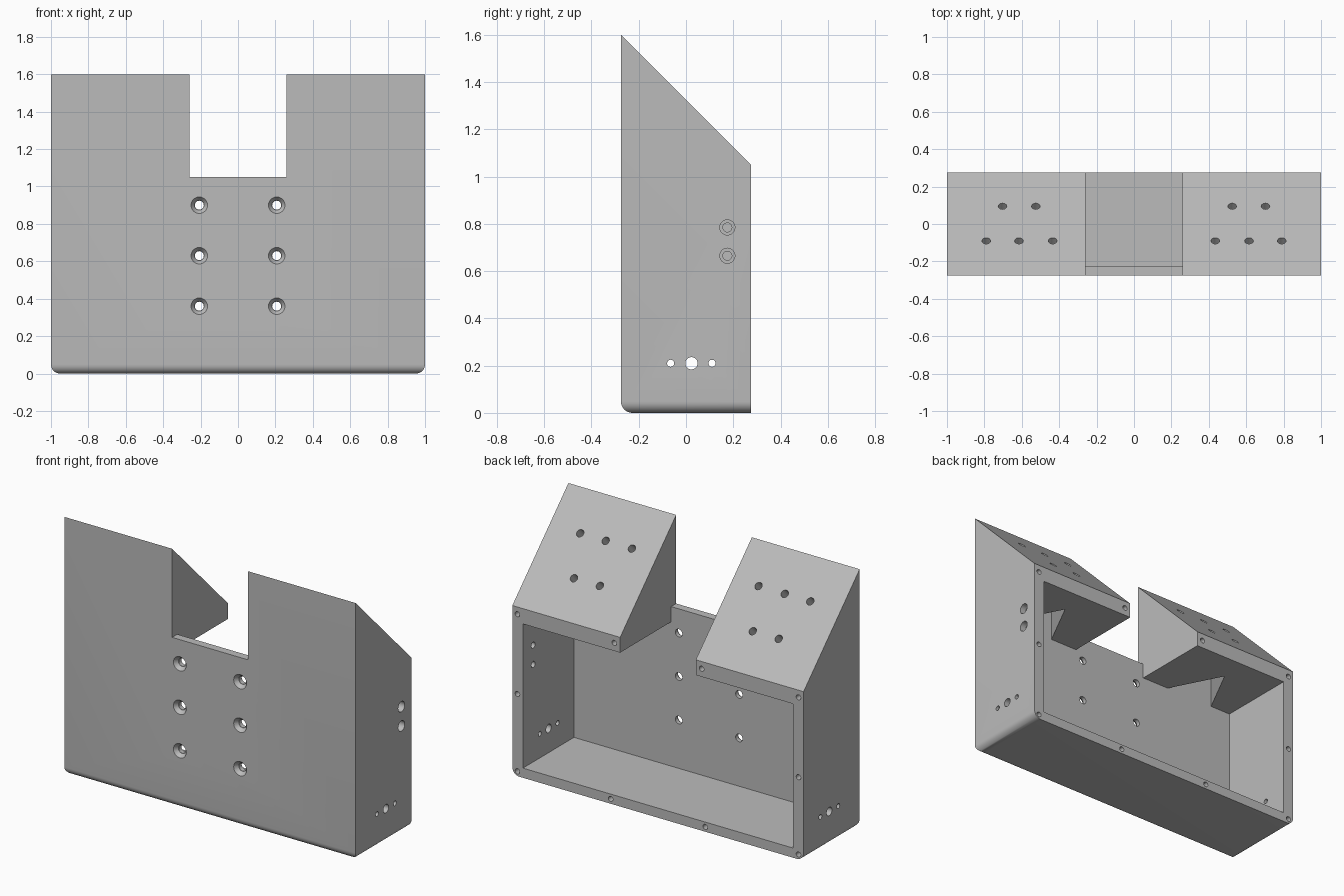
import bpy
import bmesh
from mathutils import Matrix, Vector

cube = bpy.data.objects.get("Cube")
if cube:
    bpy.data.objects.remove(cube)

grey = bpy.data.materials.new("plain_grey")
grey.use_nodes = True
grey.diffuse_color = (0.5, 0.5, 0.5, 1)
grey.node_tree.nodes["Principled BSDF"].inputs["Base Color"].default_value = (0.5, 0.5, 0.5, 1)

DEPTH = 0.275       # half depth of the body
INNER_FRONT = -0.225
RIM = 0.955         # underside of the two raised blocks


def finish(bm, name):
    bmesh.ops.recalc_face_normals(bm, faces=bm.faces)
    mesh = bpy.data.meshes.new(name)
    bm.to_mesh(mesh)
    bm.free()
    mesh.materials.append(grey)
    obj = bpy.data.objects.new(name, mesh)
    bpy.context.collection.objects.link(obj)
    return obj


def prism(bm, points, offset):
    """Extrude a flat outline of 3D points along an offset."""
    face = bm.faces.new([bm.verts.new(p) for p in points])
    new = bmesh.ops.extrude_face_region(bm, geom=[face])["geom"]
    verts = [v for v in new if isinstance(v, bmesh.types.BMVert)]
    bmesh.ops.translate(bm, verts=verts, vec=offset)


# Body: side profile with a sloping top, rounded along the front and side bottom edges
bm = bmesh.new()
profile = [(-DEPTH, 0), (DEPTH, 0), (DEPTH, 1.05), (-DEPTH, 1.6)]
prism(bm, [(-1, y, z) for y, z in profile], (2, 0, 0))
bottom = [e for e in bm.edges
          if all(v.co.z < 0.01 for v in e.verts)
          and not all(v.co.y > 0 for v in e.verts)]
bmesh.ops.bevel(bm, geom=bottom, offset=0.048, segments=8, profile=0.5, affect='EDGES')
body = finish(bm, "housing")


def cut(bm):
    cutter = finish(bm, "cutter")
    cutter.hide_render = True
    mod = body.modifiers.new("cut", 'BOOLEAN')
    mod.operation = 'DIFFERENCE'
    mod.solver = 'EXACT'
    mod.object = cutter
    bpy.context.view_layer.objects.active = body
    bpy.ops.object.modifier_apply(modifier=mod.name)
    bpy.data.objects.remove(cutter)


def cut_box(low, high):
    bm = bmesh.new()
    x, y, z = low
    prism(bm, [(x, y, z), (high[0], y, z), (high[0], high[1], z), (x, high[1], z)],
          (0, 0, high[2] - z))
    cut(bm)


def cut_hole(start, direction, depth, r1, r2=None):
    """Round hole running from just outside the start point inwards."""
    d = Vector(direction).normalized()
    bm = bmesh.new()
    turn = d.to_track_quat('Z', 'Y').to_matrix().to_4x4()
    place = Matrix.Translation(Vector(start) + d * (depth / 2)) @ turn
    bmesh.ops.create_cone(bm, cap_ends=True, segments=24, radius1=r1,
                          radius2=r1 if r2 is None else r2, depth=depth, matrix=place)
    cut(bm)


# Cavity open at the back, and the central slot between the raised blocks
cut_box((-0.927, INNER_FRONT, 0.06), (0.927, 0.4, RIM))
cut_box((-0.26, -0.4, 1.05), (0.26, 0.4, 2))
cut_box((-0.26, INNER_FRONT, 0.9), (0.26, 0.4, 1.2))

for s in (-1, 1):
    # Triangular recess in the underside of each block
    bm = bmesh.new()
    prism(bm, [(s * 0.45, INNER_FRONT, 0.9), (s * 0.785, INNER_FRONT, 0.9),
               (s * 0.617, 0.1, 0.9)], (0, 0, 0.25))
    cut(bm)

    # Blind holes square to the slopes
    for x, y in [(0.435, -0.09), (0.615, -0.09), (0.79, -0.09), (0.525, 0.095), (0.703, 0.095)]:
        cut_hole((s * x, y + 0.01, 1.325 - y + 0.01), (0, -1, -1), 0.1, 0.023)

    # Countersunk holes in the front wall
    for z in (0.36, 0.63, 0.9):
        cut_hole((s * 0.207, -0.3, z), (0, 1, 0), 0.12, 0.024)
        cut_hole((s * 0.207, -DEPTH - 0.001, z), (0, 1, 0), 0.025, 0.045, 0.026)

    # Cable holes low in the side walls
    for y, r in [(-0.065, 0.015), (0.023, 0.026), (0.11, 0.015)]:
        cut_hole((s * 1.05, y, 0.21), (-s, 0, 0), 0.2, r)

    # Screw holes around the back rim
    for x, z in [(0.965, 0.03), (0.965, 0.51), (0.965, 1.005), (0.3, 1.005), (0.325, 0.03)]:
        cut_hole((s * x, DEPTH + 0.02, z), (0, -1, 0), 0.12, 0.016)

# Two stepped holes in one side wall
for z in (0.665, 0.785):
    cut_hole((1.02, 0.175, z), (-1, 0, 0), 0.06, 0.032)
    cut_hole((1.02, 0.175, z), (-1, 0, 0), 0.15, 0.019)

# Smooth the rounded edges and hole walls, keep corners sharp
bpy.ops.object.select_all(action='DESELECT')
body.select_set(True)
bpy.context.view_layer.objects.active = body
bpy.ops.object.shade_smooth_by_angle(angle=0.5)
